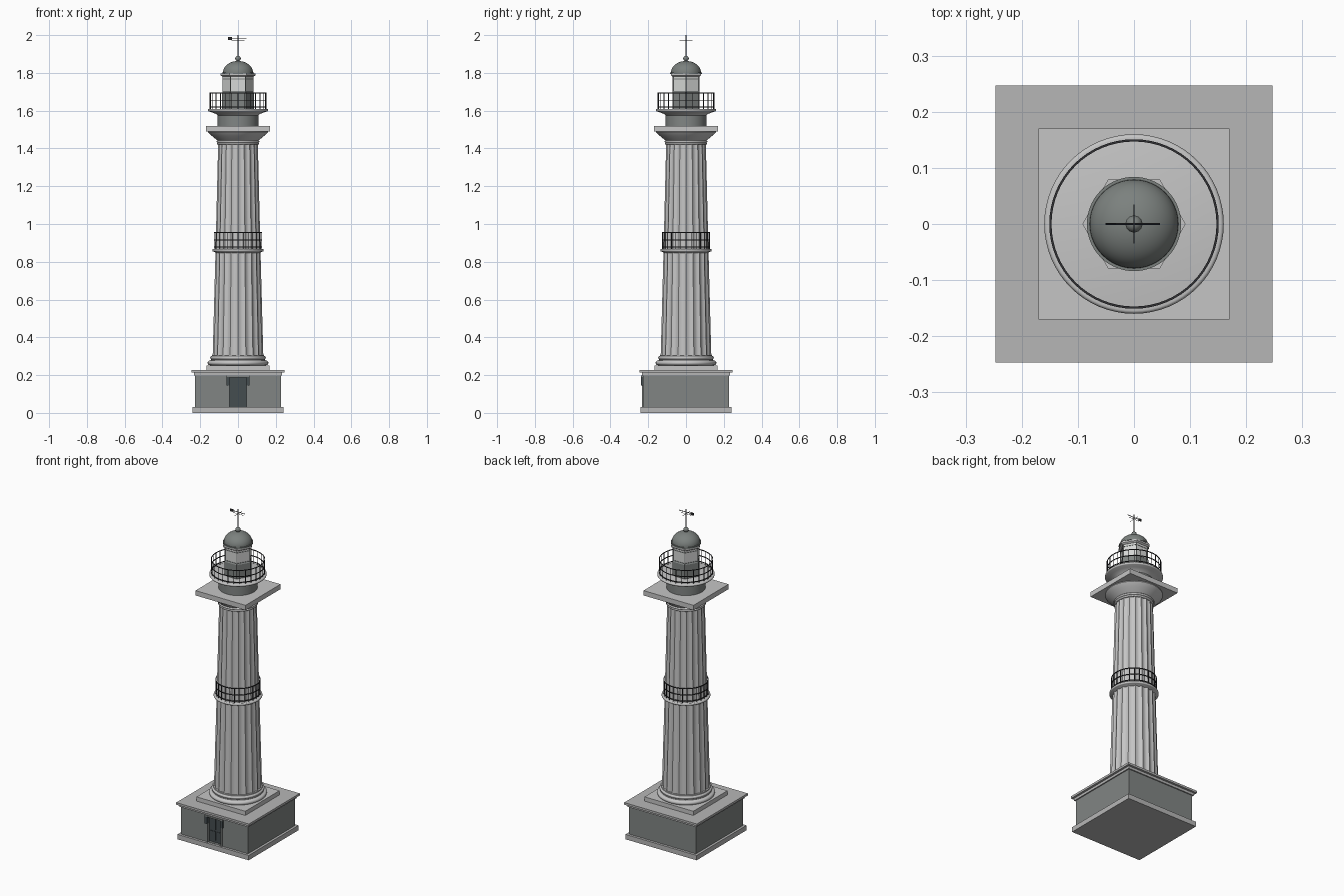
import bpy, bmesh
from math import sin, cos, pi, tau, radians
from mathutils import Vector

cube = bpy.data.objects.get("Cube")
if cube:
    bpy.data.objects.remove(cube, do_unlink=True)


def material(name, r, g, b):
    m = bpy.data.materials.new(name)
    m.use_nodes = True
    m.diffuse_color = (r, g, b, 1)
    m.node_tree.nodes["Principled BSDF"].inputs["Base Color"].default_value = (r, g, b, 1)
    return m


stone = material("pale stone", 0.56, 0.56, 0.56)
granite = material("grey granite", 0.47, 0.47, 0.47)
dark_stone = material("dark stone", 0.22, 0.235, 0.23)
dome_metal = material("dome metal", 0.20, 0.22, 0.21)
door_paint = material("door paint", 0.06, 0.075, 0.08)
iron = material("black iron", 0.03, 0.03, 0.033)
glass = material("pale glass", 0.68, 0.69, 0.68)


def finish(name, bm, mat, smooth=True):
    """Turn a bmesh into a named object with one material."""
    bmesh.ops.remove_doubles(bm, verts=bm.verts, dist=1e-5)
    bmesh.ops.recalc_face_normals(bm, faces=bm.faces)
    me = bpy.data.meshes.new(name)
    bm.to_mesh(me)
    bm.free()
    me.materials.append(mat)
    ob = bpy.data.objects.new(name, me)
    bpy.context.collection.objects.link(ob)
    if smooth:
        bpy.ops.object.select_all(action='DESELECT')
        ob.select_set(True)
        bpy.context.view_layer.objects.active = ob
        bpy.ops.object.shade_smooth_by_angle(angle=radians(32))
    return ob


def add_lathe(bm, profile, n=64, closed=False):
    """Turn a list of (radius, height) points around the z axis."""
    rings = [[bm.verts.new((r * cos(tau * i / n), r * sin(tau * i / n), z)) for i in range(n)]
             for r, z in profile]
    pairs = list(zip(rings, rings[1:]))
    if closed:
        pairs.append((rings[-1], rings[0]))
    for a, b in pairs:
        for i in range(n):
            j = (i + 1) % n
            bm.faces.new((a[i], a[j], b[j], b[i]))


def lathe(name, profile, mat, n=64, smooth=True):
    bm = bmesh.new()
    z0, z1 = profile[0][1], profile[-1][1]
    add_lathe(bm, [(0, z0)] + profile + [(0, z1)], n)
    bmesh.ops.dissolve_degenerate(bm, edges=bm.edges, dist=1e-6)
    return finish(name, bm, mat, smooth)


def add_hoop(bm, r, z, t, n=64):
    add_lathe(bm, [(r - t, z - t), (r + t, z - t), (r + t, z + t), (r - t, z + t)], n, True)


def add_rod(bm, p, q, r, sides=6):
    p, q = Vector(p), Vector(q)
    turn = (q - p).to_track_quat('Z', 'Y').to_matrix().to_4x4()
    turn.translation = (p + q) / 2
    bmesh.ops.create_cone(bm, cap_ends=True, segments=sides, radius1=r, radius2=r,
                          depth=(q - p).length, matrix=turn)


def box(name, x, y, z, mat):
    """Box between (low, high) limits on each axis."""
    bm = bmesh.new()
    bmesh.ops.create_cube(bm, size=1)
    for v in bm.verts:
        v.co = [lim[0] if c < 0 else lim[1] for c, lim in zip(v.co, (x, y, z))]
    return finish(name, bm, mat, False)


def slab(name, half, z0, z1, mat):
    return box(name, (-half, half), (-half, half), (z0, z1), mat)


def railing(name, r, z0, z1, posts):
    bm = bmesh.new()
    for k in range(posts):
        a = tau * k / posts
        x, y = r * cos(a), r * sin(a)
        add_rod(bm, (x, y, z0), (x, y, z1), 0.002)
    for f in (0.12, 0.55, 1):
        add_hoop(bm, r, z0 + f * (z1 - z0), 0.002)
    return finish(name, bm, iron, False)


def bulge(r, z0, z1, out, steps=8):
    """Half-round moulding profile."""
    return [(r + out * sin(pi * i / steps), (z0 + z1) / 2 - (z1 - z0) / 2 * cos(pi * i / steps))
            for i in range(steps + 1)]


# Square base building
slab("base_footing", 0.242, 0, 0.03, granite)
house = slab("base_house", 0.227, 0.03, 0.2, dark_stone)
slab("base_cornice", 0.234, 0.198, 0.213, granite)
slab("base_top_slab", 0.247, 0.213, 0.226, granite)

# Recessed doorway with jambs, brackets and lintel
cutter = box("doorway_cutter", (-0.045, 0.045), (-0.3, -0.207), (0.032, 0.19), dark_stone)
cutter.hide_render = True
cutter.hide_set(True)
cut = house.modifiers.new("doorway", 'BOOLEAN')
cut.operation = 'DIFFERENCE'
cut.solver = 'EXACT'
cut.object = cutter
box("door", (-0.045, 0.045), (-0.212, -0.206), (0.032, 0.19), door_paint)
for side, s in (("left", 1), ("right", -1)):
    xs = sorted((s * 0.044, s * 0.053))
    box(side + "_jamb", xs, (-0.233, -0.21), (0.03, 0.145), dark_stone)
    xs = sorted((s * 0.044, s * 0.062))
    box(side + "_bracket", xs, (-0.238, -0.22), (0.145, 0.19), door_paint)
    xs = sorted((s * 0.002, s * 0.04))
    for low, high in ((0.045, 0.1), (0.11, 0.18)):
        box(side + "_door_panel", xs, (-0.215, -0.211), (low, high), door_paint)
box("door_lintel", (-0.062, 0.062), (-0.238, -0.21), (0.188, 0.198), dark_stone)

# Column base
slab("column_plinth", 0.166, 0.226, 0.252, stone)
lathe("column_base", bulge(0.148, 0.252, 0.277, 0.013) + [(0.144, 0.279), (0.144, 0.283)]
      + bulge(0.138, 0.283, 0.301, 0.009) + [(0.137, 0.306)], stone)

# Fluted tapering shaft
FLUTES, STEPS = 20, 6
bm = bmesh.new()
rings = []
for R, z in ((0.134, 0.303), (0.119, 0.86), (0.105, 1.425)):
    ring = []
    for i in range(FLUTES * STEPS):
        r = R * (1 - 0.06 * sin(pi * (i % STEPS) / STEPS))
        a = tau * i / (FLUTES * STEPS)
        ring.append(bm.verts.new((r * cos(a), r * sin(a), z)))
    rings.append(ring)
for a, b in zip(rings, rings[1:]):
    for i in range(len(a)):
        j = (i + 1) % len(a)
        bm.faces.new((a[i], a[j], b[j], b[i]))
bm.faces.new(rings[0])
bm.faces.new(rings[-1])
finish("fluted_shaft", bm, stone)

# Middle balcony
lathe("middle_balcony", [(0.112, 0.845), (0.124, 0.852)] + bulge(0.131, 0.854, 0.868, 0.005), stone)
railing("middle_railing", 0.124, 0.868, 0.955, 28)

# Capital
lathe("capital_necking", bulge(0.106, 1.42, 1.431, 0.005) + bulge(0.107, 1.431, 1.443, 0.006), stone)
lathe("capital_echinus", [(0.109, 1.443), (0.122, 1.453), (0.139, 1.467), (0.152, 1.479),
                          (0.158, 1.486), (0.158, 1.492)], stone)
slab("capital_abacus", 0.17, 1.49, 1.52, stone)

# Gallery under the lantern
lathe("gallery_drum", [(0.108, 1.52), (0.108, 1.585)], dark_stone)
lathe("gallery_floor", [(0.108, 1.575), (0.116, 1.582), (0.135, 1.59), (0.152, 1.595)]
      + bulge(0.154, 1.596, 1.61, 0.006), stone)
railing("gallery_railing", 0.149, 1.61, 1.693, 28)

# Six-sided lantern
lathe("lantern_wall", [(0.084, 1.61), (0.084, 1.695), (0.08, 1.7)], dark_stone, 6, False)
lathe("lantern_glass", [(0.079, 1.7), (0.079, 1.786)], glass, 6, False)
bm = bmesh.new()
for k in range(6):
    x, y = 0.08 * cos(tau * k / 6), 0.08 * sin(tau * k / 6)
    add_rod(bm, (x, y, 1.695), (x, y, 1.787), 0.0025)
for z in (1.702, 1.767):
    add_hoop(bm, 0.079, z, 0.002, 6)
finish("lantern_bars", bm, dark_stone, False)
lathe("lantern_cornice", [(0.082, 1.78), (0.092, 1.786), (0.092, 1.796)], stone, 6, False)

# Dome and finial
lathe("dome", [(0.084, 1.795), (0.084, 1.803)]
      + [(0.079 * cos(pi / 2 * i / 12), 1.803 + 0.06 * sin(pi / 2 * i / 12)) for i in range(12)]
      + [(0.002, 1.863)], dome_metal)
bm = bmesh.new()
add_rod(bm, (0, 0, 1.855), (0, 0, 1.868), 0.008, 16)
ball = bmesh.ops.create_uvsphere(bm, u_segments=24, v_segments=12, radius=0.015)
bmesh.ops.translate(bm, verts=ball["verts"], vec=(0, 0, 1.876))
finish("finial_ball", bm, dome_metal)

# Mast and weather vane
bm = bmesh.new()
add_rod(bm, (0, 0, 1.885), (0, 0, 2), 0.0025)
add_rod(bm, (-0.05, 0, 1.983), (0.046, 0, 1.983), 0.002)
add_rod(bm, (0, -0.035, 1.972), (0, 0.035, 1.972), 0.0012)
add_rod(bm, (-0.035, 0, 1.972), (0.035, 0, 1.972), 0.0012)
finish("vane_mast", bm, iron, False)
box("vane_tail", (-0.052, -0.032), (-0.001, 0.001), (1.975, 1.991), iron)
